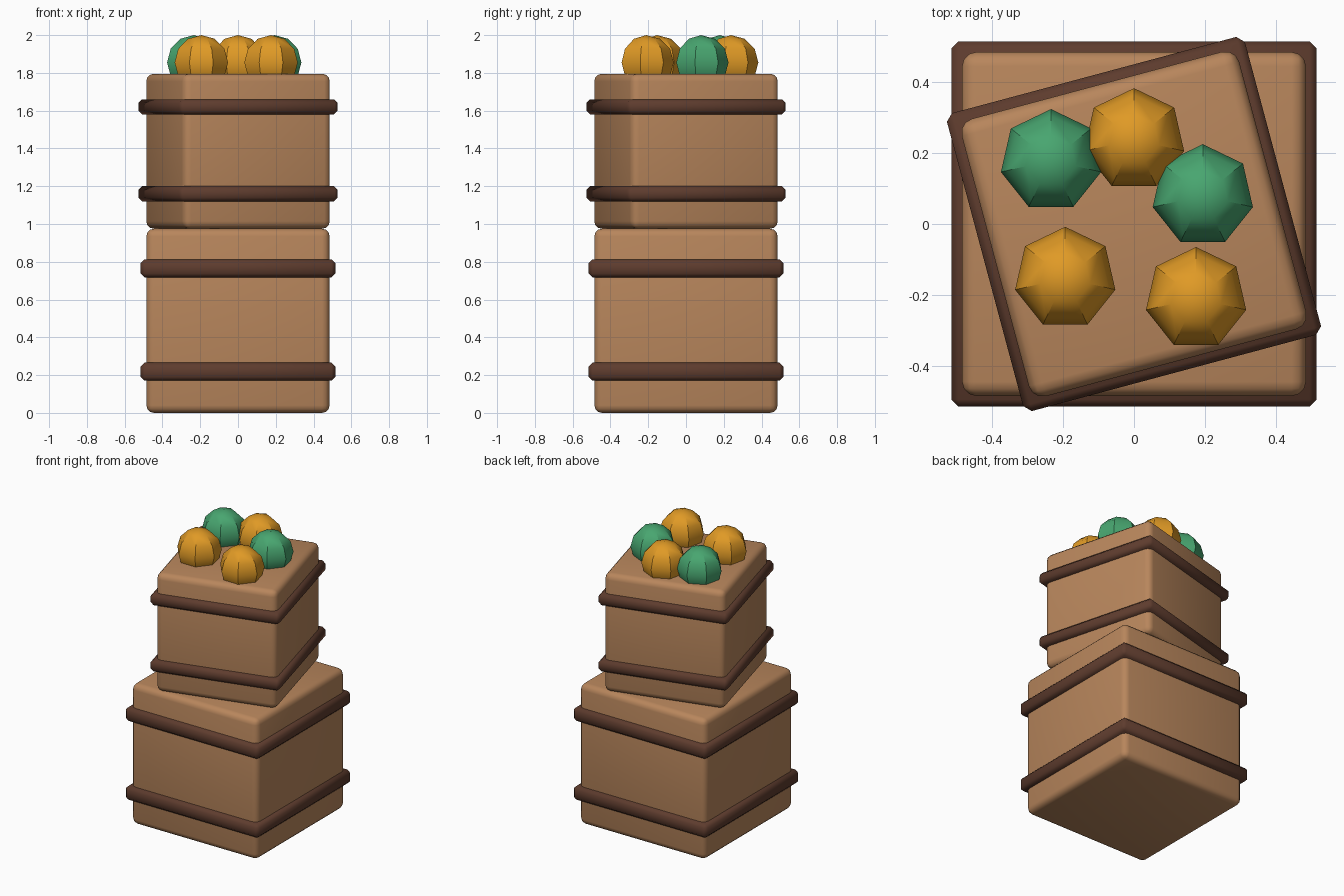
import bpy
import bmesh
from math import radians
from mathutils import Matrix

if "Cube" in bpy.data.objects:
    bpy.data.objects.remove(bpy.data.objects["Cube"], do_unlink=True)


def material(name, rgb):
    mat = bpy.data.materials.new(name)
    mat.use_nodes = True
    color = (*rgb, 1.0)
    mat.diffuse_color = color
    mat.node_tree.nodes["Principled BSDF"].inputs["Base Color"].default_value = color
    return mat


WOOD = material("warm wood", (0.479, 0.238, 0.107))
BAND = material("dark brown band", (0.112, 0.045, 0.027))
ORANGE = material("orange fruit", (0.745, 0.323, 0.019))
GREEN = material("green fruit", (0.065, 0.381, 0.162))


def add_object(name, bm, mat, smooth_angle):
    mesh = bpy.data.meshes.new(name)
    bm.to_mesh(mesh)
    bm.free()
    mesh.materials.append(mat)
    obj = bpy.data.objects.new(name, mesh)
    bpy.context.collection.objects.link(obj)
    bpy.ops.object.select_all(action="DESELECT")
    obj.select_set(True)
    bpy.context.view_layer.objects.active = obj
    bpy.ops.object.shade_smooth_by_angle(angle=radians(smooth_angle))
    return obj


def rounded_block(name, width, bottom, top, bevel, segments, turn, mat):
    bm = bmesh.new()
    bmesh.ops.create_cube(bm, size=1.0)
    bmesh.ops.scale(bm, vec=(width, width, top - bottom), verts=bm.verts)
    bmesh.ops.bevel(bm, geom=bm.edges[:], offset=bevel, segments=segments,
                    profile=0.5, affect="EDGES")
    obj = add_object(name, bm, mat, 50)
    obj.location.z = (bottom + top) / 2
    obj.rotation_euler.z = radians(turn)


def crate(name, width, bottom, top, turn, band_width, band_height, band_levels):
    rounded_block(name, width, bottom, top, 0.04, 3, turn, WOOD)
    # Straps wrapped round the crate
    for place, z in zip(("lower", "upper"), band_levels):
        rounded_block(f"{name}_{place}_band", band_width, z - band_height / 2,
                      z + band_height / 2, 0.02, 1, turn, BAND)


# Two stacked crates, the upper one twisted
crate("bottom_crate", 0.97, 0.0, 0.975, 0, 1.03, 0.095, (0.218, 0.765))
crate("top_crate", 0.81, 0.975, 1.795, 15, 0.87, 0.08, (1.16, 1.62))

# Fruit half sunk into the upper crate lid
fruits = [
    (-0.234, 0.179, GREEN),
    (0.0, 0.238, ORANGE),
    (0.194, 0.08, GREEN),
    (-0.194, -0.153, ORANGE),
    (0.175, -0.21, ORANGE),
]
for number, (x, y, mat) in enumerate(fruits, 1):
    bm = bmesh.new()
    bmesh.ops.create_uvsphere(bm, u_segments=7, v_segments=6, radius=0.145)
    # Point one corner of the seven-sided ball towards the back
    ring = max(bm.verts, key=lambda v: (round(v.co.xy.length, 4), v.co.y))
    angle = ring.co.xy.angle_signed((0, 1))
    bmesh.ops.rotate(bm, verts=bm.verts, matrix=Matrix.Rotation(-angle, 3, "Z"))
    obj = add_object(f"fruit_{number}", bm, mat, 35)
    obj.location = (x, y, 1.855)
